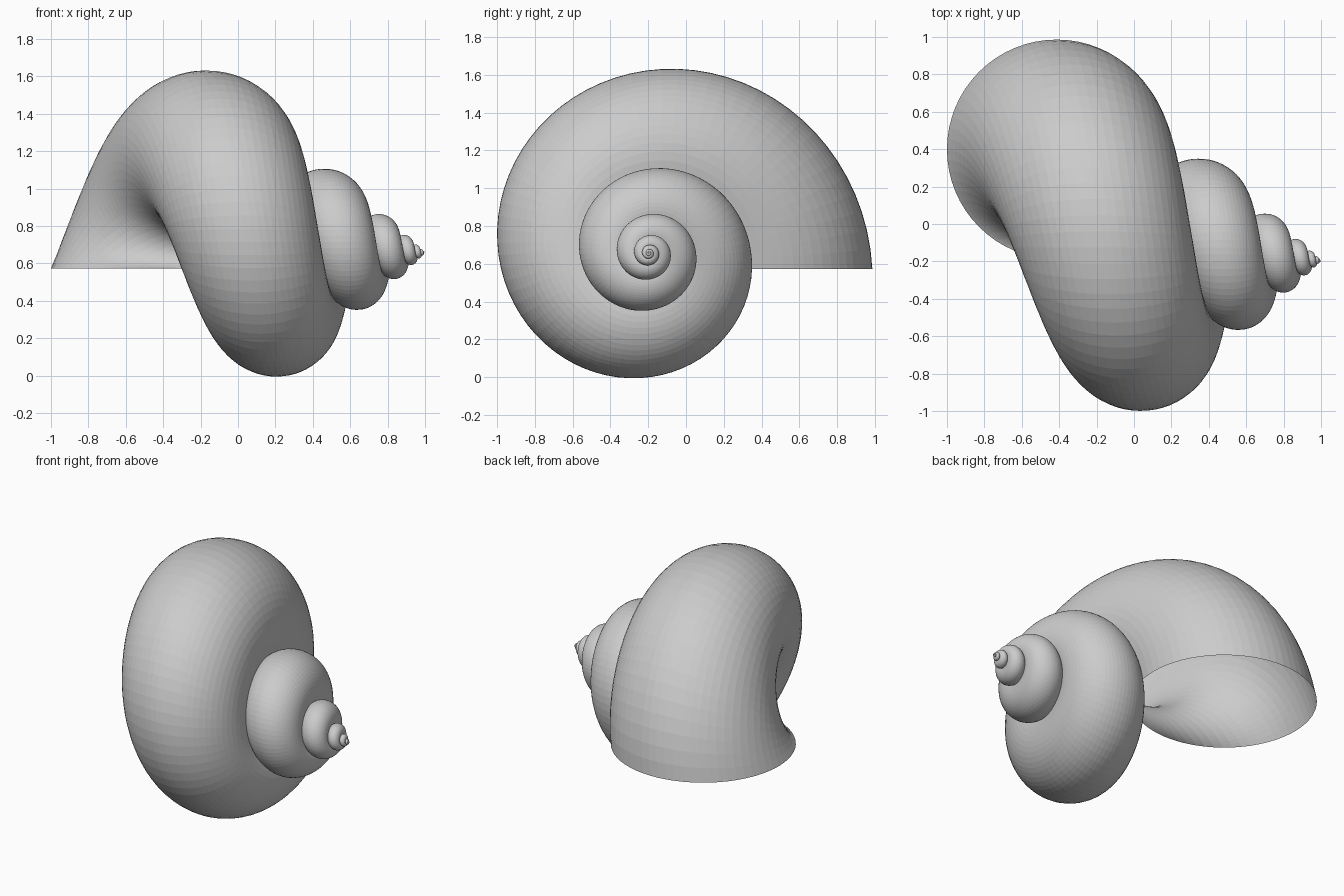
import bpy, bmesh, math
from mathutils import Vector, Matrix

if "Cube" in bpy.data.objects:
    bpy.data.objects.remove(bpy.data.objects["Cube"])

# Spiral shell: the mouth circle is repeatedly turned about the x axis
# and shrunk towards the apex
APEX = Vector((1.003, -0.196, 0.657))
MOUTH = Vector((-0.413, 0.399, 0.573))
RADIUS = 0.587
GROWTH = 2.17          # size ratio between neighbouring whorls
TURNS, STEPS, SIDES = 6.5, 72, 64

bm = bmesh.new()
mouth = [MOUTH + RADIUS * Vector((math.cos(2 * math.pi * j / SIDES),
                                  math.sin(2 * math.pi * j / SIDES), 0)) - APEX
         for j in range(SIDES)]

# Rings from the mouth back to the apex
rings = []
for i in range(int(TURNS * STEPS) + 1):
    t = i / STEPS
    turn = Matrix.Rotation(2 * math.pi * t, 3, 'X') * GROWTH ** -t
    rings.append([bm.verts.new(APEX + turn @ p) for p in mouth])

# Shell wall
for a, b in zip(rings, rings[1:]):
    for j in range(SIDES):
        k = (j + 1) % SIDES
        bm.faces.new((a[j], a[k], b[k], b[j]))

# Closed tip; the mouth stays open
bm.faces.new(rings[-1])

mesh = bpy.data.meshes.new("spiral_shell")
bm.to_mesh(mesh)
bm.free()
shell = bpy.data.objects.new("spiral_shell", mesh)
bpy.context.collection.objects.link(shell)
